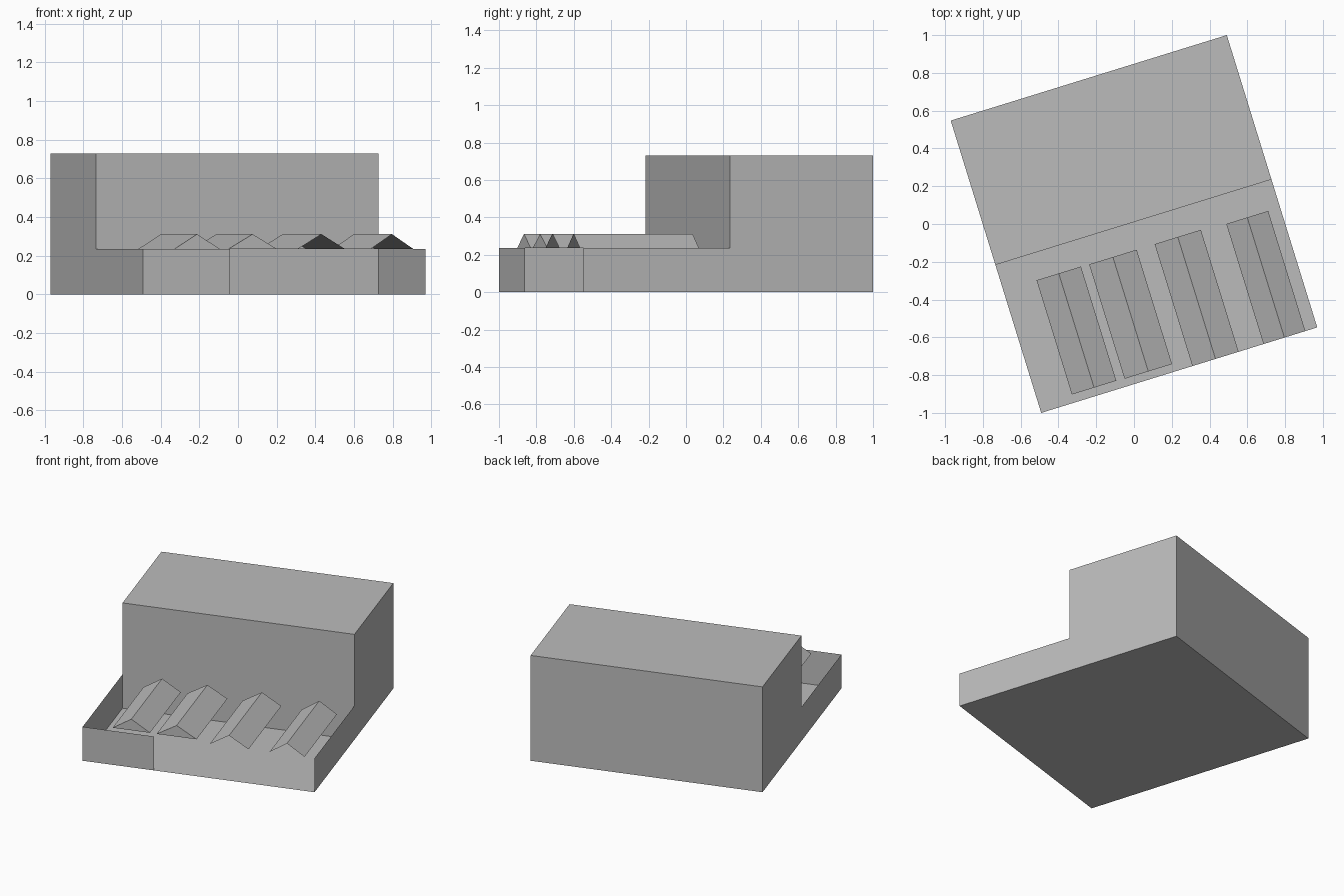
import bpy, bmesh, math

cube = bpy.data.objects.get("Cube")
if cube:
    bpy.data.objects.remove(cube, do_unlink=True)

grey = bpy.data.materials.new("plain_grey")
grey.use_nodes = True
COLOUR = (0.5, 0.5, 0.5, 1)
grey.diffuse_color = COLOUR
grey.node_tree.nodes["Principled BSDF"].inputs["Base Color"].default_value = COLOUR

TURN = math.radians(17.2)          # the whole building is turned on its site
W, D = 0.765, 0.81                 # half width and half depth
STEP, LOW, HIGH, RIDGE = 0.01, 0.235, 0.73, 0.312


def sheet(name, *polygons):
    """Make one object from flat polygons, welded where they meet."""
    mesh = bpy.data.meshes.new(name)
    bm = bmesh.new()
    for points in polygons:
        bm.faces.new([bm.verts.new(p) for p in points])
    bmesh.ops.remove_doubles(bm, verts=bm.verts, dist=0.0001)
    bm.to_mesh(mesh)
    bm.free()
    mesh.materials.append(grey)
    obj = bpy.data.objects.new(name, mesh)
    obj.rotation_euler.z = TURN
    bpy.context.collection.objects.link(obj)
    return obj


def wall(x0, x1, y, z0, z1):
    """Upright rectangle that faces the front when x0 < x1."""
    return [(x0, y, z0), (x1, y, z0), (x1, y, z1), (x0, y, z1)]


def flat(y0, y1, z):
    return [(-W, y0, z), (W, y0, z), (W, y1, z), (-W, y1, z)]


# L-shaped side walls
outline = [(-D, 0), (D, 0), (D, HIGH), (STEP, HIGH), (STEP, LOW), (-D, LOW)]
sheet("left_side_wall", [(W, y, z) for y, z in outline])
sheet("right_side_wall", [(-W, y, z) for y, z in reversed(outline)])

# Floor, tall hall and the short piece of front wall beside the opening
sheet("floor", flat(-D, D, 0)[::-1])
sheet("tall_hall_shell",
      wall(-W, W, STEP, 0, HIGH),
      flat(STEP, D, HIGH),
      wall(W, -W, D, 0, HIGH))
sheet("front_wall", wall(-W, -0.294, -D, 0, LOW))


# Ridged rooflights over the open low bay
def rooflight(name, x0, x1, y0, y1, front_closed):
    xm = (x0 + x1) / 2
    front, back = ([(x0, y, LOW), (x1, y, LOW), (xm, y, RIDGE)] for y in (y0, y1))
    faces = [[front[0], front[2], back[2], back[0]],
             [front[1], back[1], back[2], front[2]],
             back[::-1]]
    if front_closed:
        faces.append(front)
    sheet(name, *faces)


rooflight("rooflight_1", -0.581, -0.335, -0.765, -0.132, True)
rooflight("rooflight_2", -0.290, -0.027, -0.768, -0.134, True)
rooflight("rooflight_3", 0.073, 0.329, -D, -0.134, False)
rooflight("rooflight_4", 0.467, 0.699, -D, -0.144, False)
